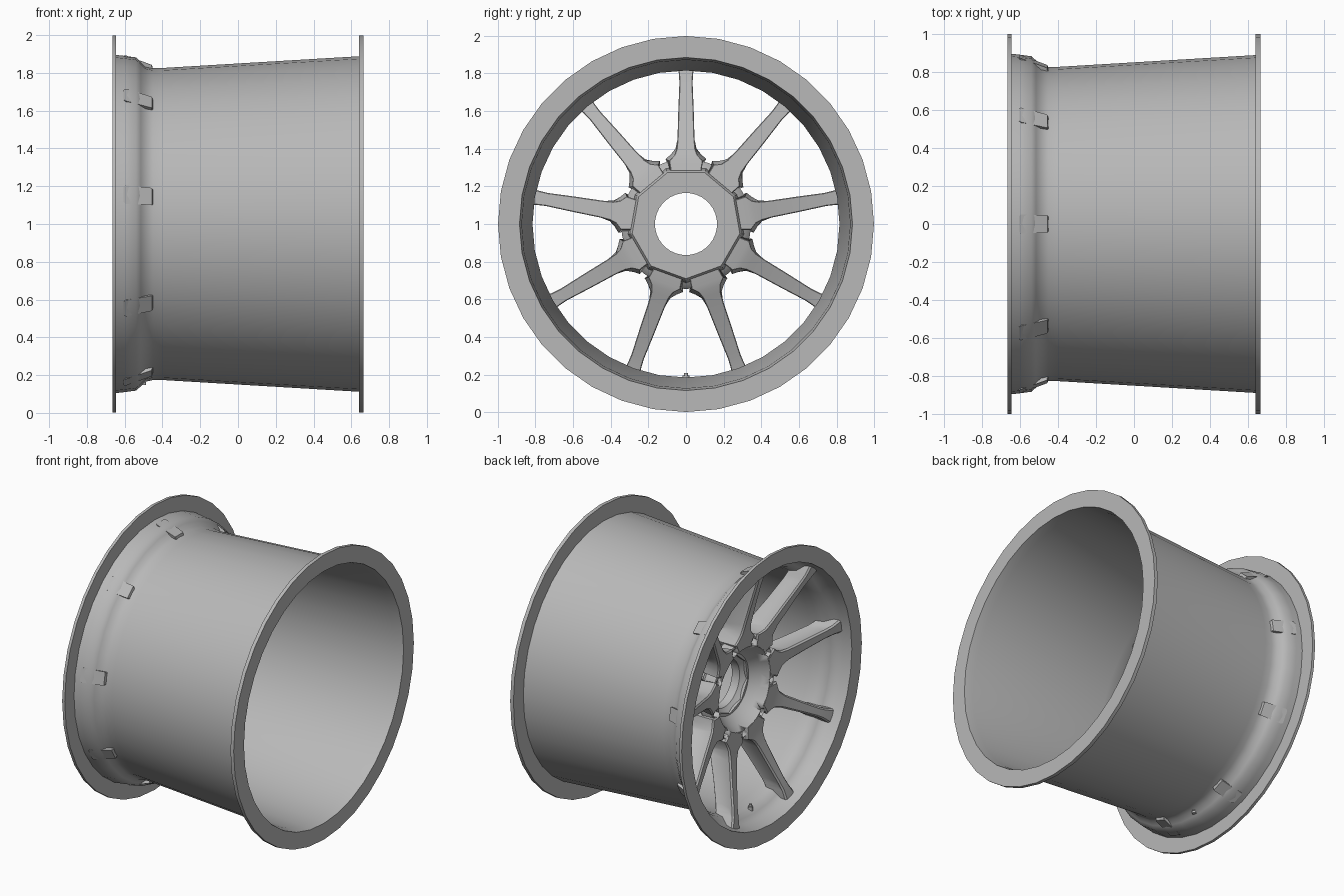
import bpy, bmesh
from math import sin, cos, pi, radians
from mathutils import Matrix, Vector

if "Cube" in bpy.data.objects:
    bpy.data.objects.remove(bpy.data.objects["Cube"])

CZ = 1.0          # axle height
N_SPOKES = 9

grey = bpy.data.materials.new("dark_grey")
grey.diffuse_color = (0.48, 0.48, 0.48, 1)
grey.use_nodes = True
grey.node_tree.nodes["Principled BSDF"].inputs["Base Color"].default_value = grey.diffuse_color


def finish(bm, name, angle=30):
    bmesh.ops.recalc_face_normals(bm, faces=bm.faces)
    me = bpy.data.meshes.new(name)
    bm.to_mesh(me)
    bm.free()
    me.materials.append(grey)
    ob = bpy.data.objects.new(name, me)
    bpy.context.collection.objects.link(ob)
    bpy.ops.object.select_all(action='DESELECT')
    ob.select_set(True)
    bpy.context.view_layer.objects.active = ob
    bpy.ops.object.shade_smooth_by_angle(angle=radians(angle))
    return ob


def lathe(name, profile, seg, angle=30, start=pi / 2):
    """Revolve a closed (x, radius) profile around the axle."""
    bm = bmesh.new()
    rings = []
    for i in range(seg):
        a = start + 2 * pi * i / seg
        rings.append([bm.verts.new((x, r * cos(a), CZ + r * sin(a))) for x, r in profile])
    n = len(profile)
    for i in range(seg):
        p, q = rings[i], rings[(i + 1) % seg]
        for j in range(n):
            k = (j + 1) % n
            bm.faces.new((p[j], p[k], q[k], q[j]))
    return finish(bm, name, angle)


def place(angle):
    """Local z (radial) turned to an angle around the axle."""
    return Matrix.Translation((0, 0, CZ)) @ Matrix.Rotation(angle, 4, 'X')


# barrel with both flanges
lathe("rim_barrel", [
    (-0.665, 0.887), (-0.665, 0.998), (-0.645, 0.998), (-0.645, 0.895), (-0.60, 0.89),
    (-0.54, 0.882), (-0.515, 0.86), (-0.49, 0.835), (-0.45, 0.826), (-0.40, 0.826),
    (0.64, 0.888), (0.64, 0.998), (0.665, 0.998), (0.665, 0.884),
    (0.60, 0.872), (-0.40, 0.815), (-0.46, 0.815), (-0.505, 0.825), (-0.53, 0.848),
    (-0.555, 0.870), (-0.60, 0.878)], 36, 35)

# hub with a dished front
hub = lathe("hub", [
    (-0.30, 0.165), (-0.33, 0.20), (-0.40, 0.255), (-0.453, 0.285), (-0.455, 0.325),
    (-0.44, 0.345), (-0.36, 0.345), (-0.33, 0.32), (-0.30, 0.25), (-0.241, 0.21),
    (-0.241, 0.165)], 36, 32)

# nine-sided mounting pad on the back of the hub
lathe("hub_back_pad", [(-0.34, 0.20), (-0.34, 0.315), (-0.255, 0.30), (-0.24, 0.29),
                       (-0.24, 0.20)], N_SPOKES, 20, pi / 2 + pi / N_SPOKES)

# shallow pockets cut into the hub face between spokes
bm = bmesh.new()
for i in range(N_SPOKES):
    m = place(2 * pi * (i + 0.5) / N_SPOKES) @ Matrix.Translation((-0.455, 0, 0.31)) \
        @ Matrix.Rotation(pi / 2, 4, 'Y')
    bmesh.ops.create_cone(bm, cap_ends=True, segments=5, radius1=0.03, radius2=0.03,
                          depth=0.07, matrix=m)
cutter = finish(bm, "pocket_cutter")
cutter.hide_render = True
cutter.hide_set(True)
mod = hub.modifiers.new("pockets", 'BOOLEAN')
mod.operation = 'DIFFERENCE'
mod.object = cutter
mod.solver = 'EXACT'

# spokes: front radius, back radius, half width front, half width back, x front, x back
STATIONS = [
    (0.285, 0.27, 0.070, 0.080, -0.455, -0.262),
    (0.345, 0.335, 0.108, 0.090, -0.462, -0.275),
    (0.370, 0.365, 0.080, 0.062, -0.465, -0.285),
    (0.40, 0.40, 0.056, 0.050, -0.47, -0.30),
    (0.46, 0.46, 0.043, 0.045, -0.483, -0.325),
    (0.60, 0.60, 0.037, 0.041, -0.522, -0.38),
    (0.75, 0.75, 0.032, 0.035, -0.566, -0.43),
    (0.81, 0.80, 0.035, 0.038, -0.585, -0.445),
    (0.893, 0.842, 0.050, 0.046, -0.605, -0.455),
]
bm = bmesh.new()
for i in range(N_SPOKES):
    m = place(2 * pi * i / N_SPOKES)
    rows = []
    for rf, rb, wf, wb, xf, xb in STATIONS:
        c, b = 0.010, 0.004
        pts = [(xf, -wf + c, rf), (xf, wf - c, rf), (xf + c, wf, rf), (xb - b, wb, rb),
               (xb, wb - b, rb), (xb, -wb + b, rb), (xb - b, -wb, rb), (xf + c, -wf, rf)]
        rows.append([bm.verts.new(m @ Vector(p)) for p in pts])
    sides = {2: [], 6: []}
    for k, (p, q) in enumerate(zip(rows, rows[1:])):
        for j in range(8):
            f = bm.faces.new((p[j], p[(j + 1) % 8], q[(j + 1) % 8], q[j]))
            if j in sides and 3 <= k <= 6:
                sides[j].append(f)
    bm.faces.new(rows[0])
    bm.faces.new(rows[-1])
    # shallow channel on each flank
    bmesh.ops.recalc_face_normals(bm, faces=bm.faces)
    for faces in sides.values():
        bmesh.ops.inset_region(bm, faces=faces, thickness=0.022, depth=-0.008,
                               use_even_offset=True)
finish(bm, "spokes", 30)

# valve stem at the bottom of the rim
bm = bmesh.new()
for r, d, z in ((0.018, 0.03, -0.82), (0.011, 0.04, -0.81), (0.014, 0.015, -0.845)):
    bmesh.ops.create_cone(bm, cap_ends=True, segments=10, radius1=r, radius2=r, depth=d,
                          matrix=Matrix.Translation((-0.50, 0, CZ + z)))
finish(bm, "valve_stem", 40)
